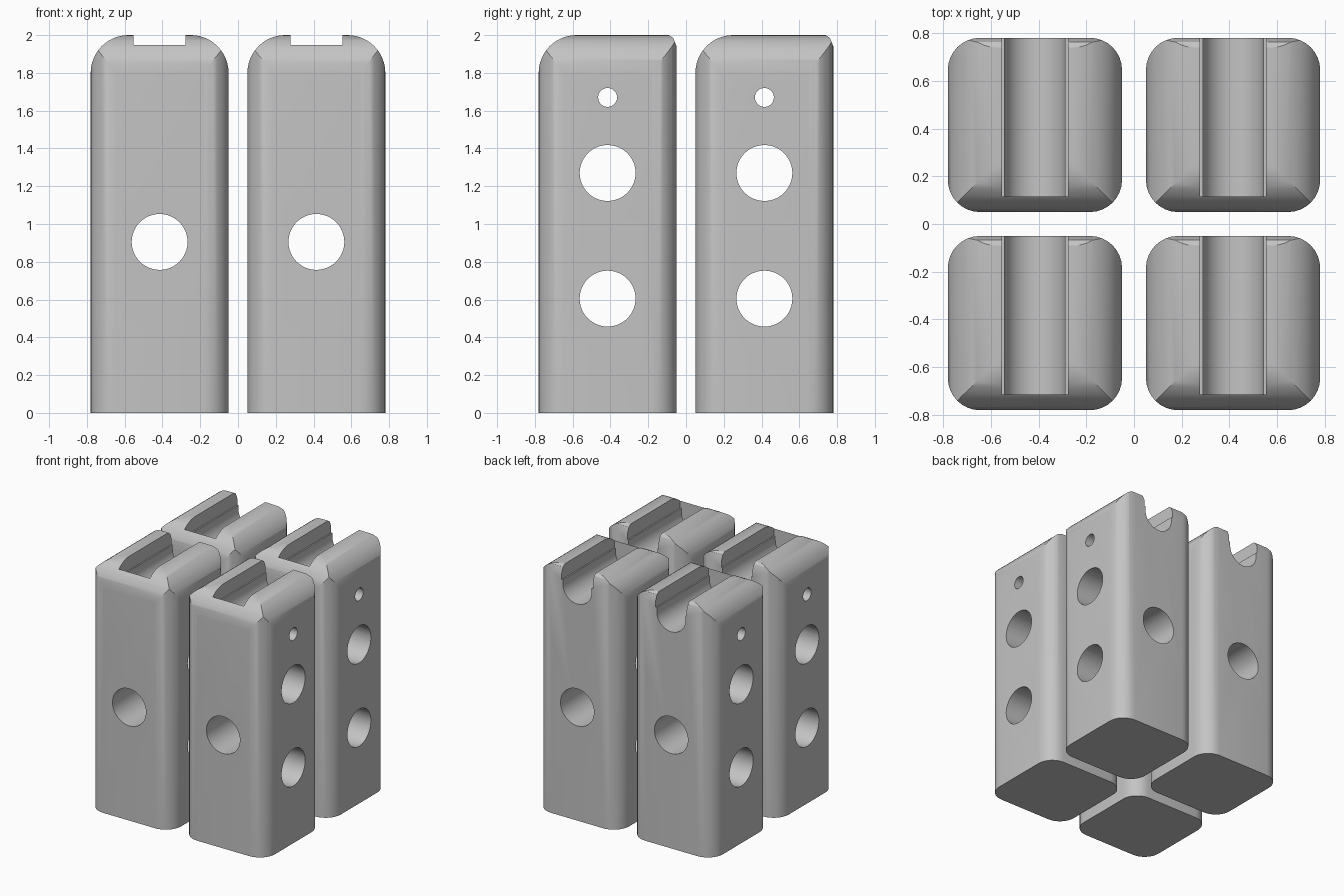
import bpy, bmesh
from math import sin, cos, pi, radians
from mathutils import Vector

if "Cube" in bpy.data.objects:
    bpy.data.objects.remove(bpy.data.objects["Cube"])

HALF = 0.365      # half width of one post
TOP = 2.0
SPACING = 0.415   # post centre from the middle
EDGE_R = 0.135    # upright edge rounding
TOP_R = 0.2       # top edge rounding
GROOVE_R = 0.127

grey = bpy.data.materials.new("light_grey")
grey.use_nodes = True
colour = (0.55, 0.55, 0.55, 1)
grey.diffuse_color = colour
grey.node_tree.nodes["Principled BSDF"].inputs["Base Color"].default_value = colour


def arc(cx, cy, r, start, end, steps):
    """Points along a circular arc, angles in degrees."""
    angles = [radians(start + (end - start) * i / steps) for i in range(steps + 1)]
    return [(cx + r * cos(a), cy + r * sin(a)) for a in angles]


def circle(cx, cy, r, steps=48):
    return arc(cx, cy, r, 0, 360, steps)[:-1]


def prism(name, profile, axis, low, high):
    """Extrude a 2D profile along x, y or z."""
    place = {"x": lambda a, b, d: (d, a, b),
             "y": lambda a, b, d: (a, d, b),
             "z": lambda a, b, d: (a, b, d)}[axis]
    bm = bmesh.new()
    face = bm.faces.new([bm.verts.new(place(a, b, low)) for a, b in profile])
    ext = bmesh.ops.extrude_face_region(bm, geom=[face])
    moved = [v for v in ext["geom"] if isinstance(v, bmesh.types.BMVert)]
    bmesh.ops.translate(bm, verts=moved, vec=Vector(place(0, 0, high - low)))
    bmesh.ops.recalc_face_normals(bm, faces=bm.faces)
    mesh = bpy.data.meshes.new(name)
    bm.to_mesh(mesh)
    bm.free()
    obj = bpy.data.objects.new(name, mesh)
    bpy.context.collection.objects.link(obj)
    return obj


# Post blank: rounded square column
c = HALF - EDGE_R
plan = (arc(c, c, EDGE_R, 0, 90, 8) + arc(-c, c, EDGE_R, 90, 180, 8)
        + arc(-c, -c, EDGE_R, 180, 270, 8) + arc(c, -c, EDGE_R, 270, 360, 8))
blank = prism("post_blank", plan, "z", 0, TOP)

# Envelopes that round the top: both sides and the front, slight at the back
t, w = HALF - TOP_R, HALF
side_round = ([(-w, -0.1), (w, -0.1)] + arc(t, TOP - TOP_R, TOP_R, 0, 90, 12)
              + arc(-t, TOP - TOP_R, TOP_R, 90, 180, 12))
front_round = ([(-w, -0.1), (w, -0.1), (w, 1.94), (w - 0.018, 1.985), (w - 0.04, TOP)]
               + arc(-t, TOP - TOP_R, TOP_R, 90, 180, 12))
shapers = [("INTERSECT", prism("side_envelope", side_round, "y", -0.5, 0.5)),
           ("INTERSECT", prism("front_envelope", front_round, "x", -0.5, 0.5))]

# Round-bottomed groove with a wider slot above, open at the back
trough = [(GROOVE_R, 2.1), (-GROOVE_R, 2.1)] + arc(0, 1.857, GROOVE_R, 180, 360, 24)
slot = [(-0.1375, 1.89), (0.1375, 1.89), (0.1375, 2.1), (-0.1375, 2.1)]
cuts = [prism("trough_cutter", trough, "y", -0.3, 0.5),
        prism("slot_cutter", slot, "y", -0.3, 0.5),
        prism("front_hole_cutter", circle(0, 0.905, 0.148), "y", -0.5, 0.5)]

# Holes through the sides
for z, r in ((0.605, 0.148), (1.27, 0.148), (1.67, 0.05)):
    cuts.append(prism("side_hole_cutter", circle(0, z, r), "x", -0.5, 0.5))
shapers += [("DIFFERENCE", cut) for cut in cuts]

for operation, helper in shapers:
    helper.hide_render = True
    mod = blank.modifiers.new(helper.name, "BOOLEAN")
    mod.operation = operation
    mod.solver = "EXACT"
    mod.object = helper

# Bake one post, then drop the helpers
bpy.context.view_layer.update()
graph = bpy.context.evaluated_depsgraph_get()
post_mesh = bpy.data.meshes.new_from_object(blank.evaluated_get(graph))
post_mesh.name = "post"
post_mesh.materials.clear()
post_mesh.materials.append(grey)
for obj in [blank] + [helper for _, helper in shapers]:
    bpy.data.objects.remove(obj)

# Four equal posts
bpy.ops.object.select_all(action="DESELECT")
for depth, y in (("front", -SPACING), ("back", SPACING)):
    for side, x in (("right", -SPACING), ("left", SPACING)):
        post = bpy.data.objects.new(f"{depth}_{side}_post", post_mesh)
        bpy.context.collection.objects.link(post)
        post.location = (x, y, 0)
        post.select_set(True)
        bpy.context.view_layer.objects.active = post
bpy.ops.object.shade_smooth_by_angle(angle=radians(30))
